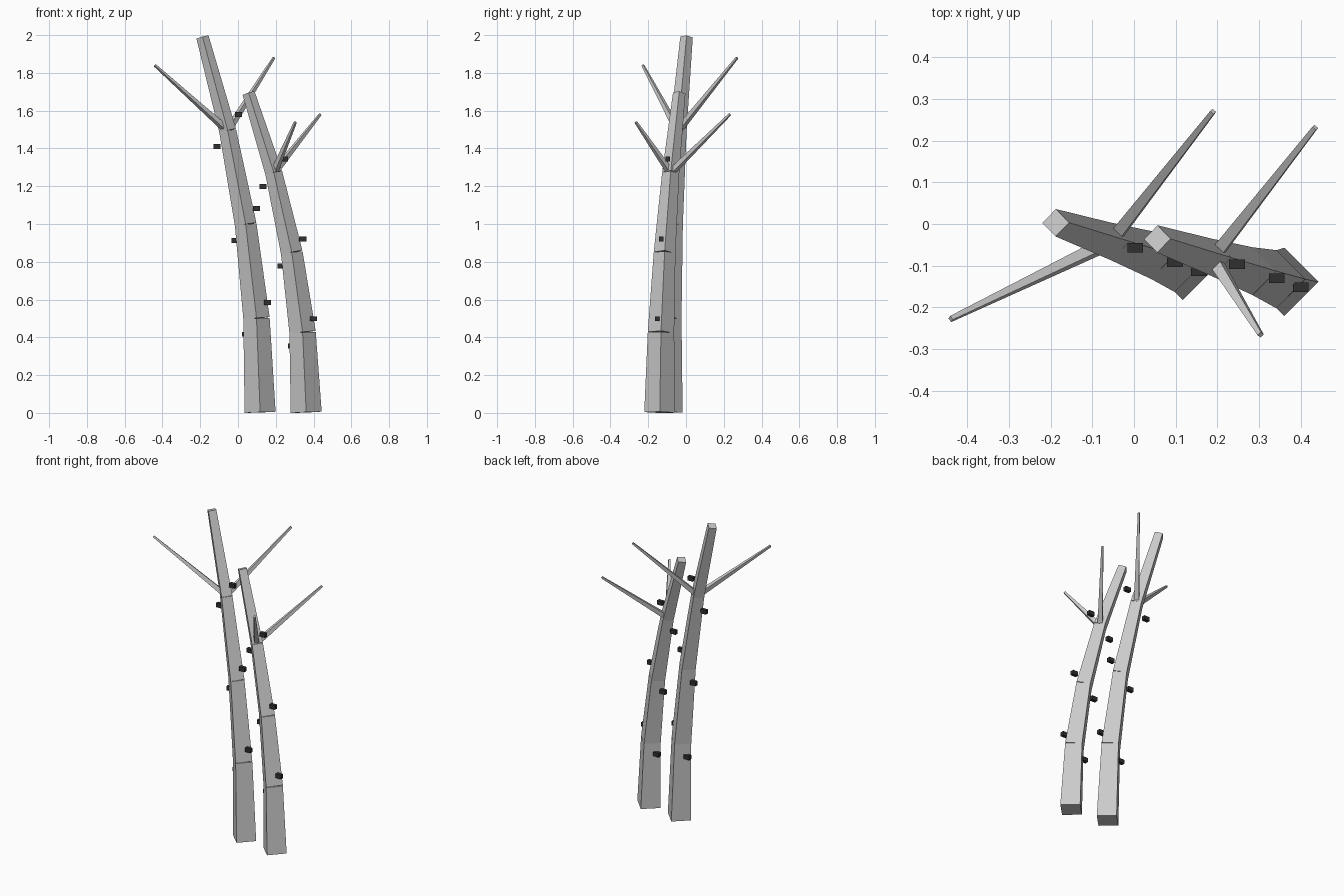
import bpy, bmesh
from mathutils import Vector, Matrix

if "Cube" in bpy.data.objects:
    bpy.data.objects.remove(bpy.data.objects["Cube"])


def material(name, value):
    m = bpy.data.materials.new(name)
    m.diffuse_color = (value, value, value, 1)
    m.use_nodes = True
    m.node_tree.nodes["Principled BSDF"].inputs["Base Color"].default_value = m.diffuse_color
    return m


BARK = material("pale grey bark", 0.6)
KNOT = material("charcoal knot", 0.03)
UP = Vector((0, 0, 1))


def finish(bm, name, mat):
    me = bpy.data.meshes.new(name)
    bm.to_mesh(me)
    bm.free()
    me.materials.append(mat)
    bpy.context.collection.objects.link(bpy.data.objects.new(name, me))


def add_limb(bm, a, b, r1, r2):
    """Four-sided tapered post from a to b, ends square to its axis."""
    d = b - a
    turn = UP.rotation_difference(d).to_matrix().to_4x4()
    bmesh.ops.create_cone(bm, cap_ends=True, segments=4, radius1=r1, radius2=r2,
                          depth=d.length, matrix=Matrix.Translation((a + b) / 2) @ turn)


def tree(prefix, x, y, height, tips):
    def centre(t):
        # trunk leans more and more with height
        return Vector((x - 0.305 * t * t, y + 0.103 * t * t, 0.003 + height * t))

    def radius(t):
        return 0.082 - 0.049 * t

    # trunk in four stacked tapered segments
    bm = bmesh.new()
    for i in range(4):
        t0, t1 = i / 4, (i + 1) / 4
        add_limb(bm, centre(t0), centre(t1), radius(t0), radius(t1))
    finish(bm, prefix + "_trunk", BARK)

    # thin branches from the third joint
    for i, tip in enumerate(tips):
        bm = bmesh.new()
        add_limb(bm, centre(0.75), Vector(tip), 0.021, 0.008)
        finish(bm, f"{prefix}_branch_{i + 1}", BARK)

    # small dark knots, alternating left and right up the trunk
    bm = bmesh.new()
    for i in range(3):
        for side, start in ((-1, 0.208), (1, 0.293)):
            t = start + 0.25 * i
            p = centre(t) + Vector((side * (0.058 + 0.025 * t), -side * 0.022, 0))
            bmesh.ops.create_cube(bm, size=1, matrix=Matrix.Translation(p)
                                  @ Matrix.Diagonal((0.038, 0.023, 0.026, 1)))
    finish(bm, prefix + "_knots", KNOT)


tree("tall_tree", 0.117, -0.10, 1.987,
     [(-0.44, -0.228, 1.84), (0.19, 0.27, 1.88)])
tree("short_tree", 0.361, -0.139, 1.69,
     [(0.435, 0.232, 1.58), (0.304, -0.266, 1.54)])
